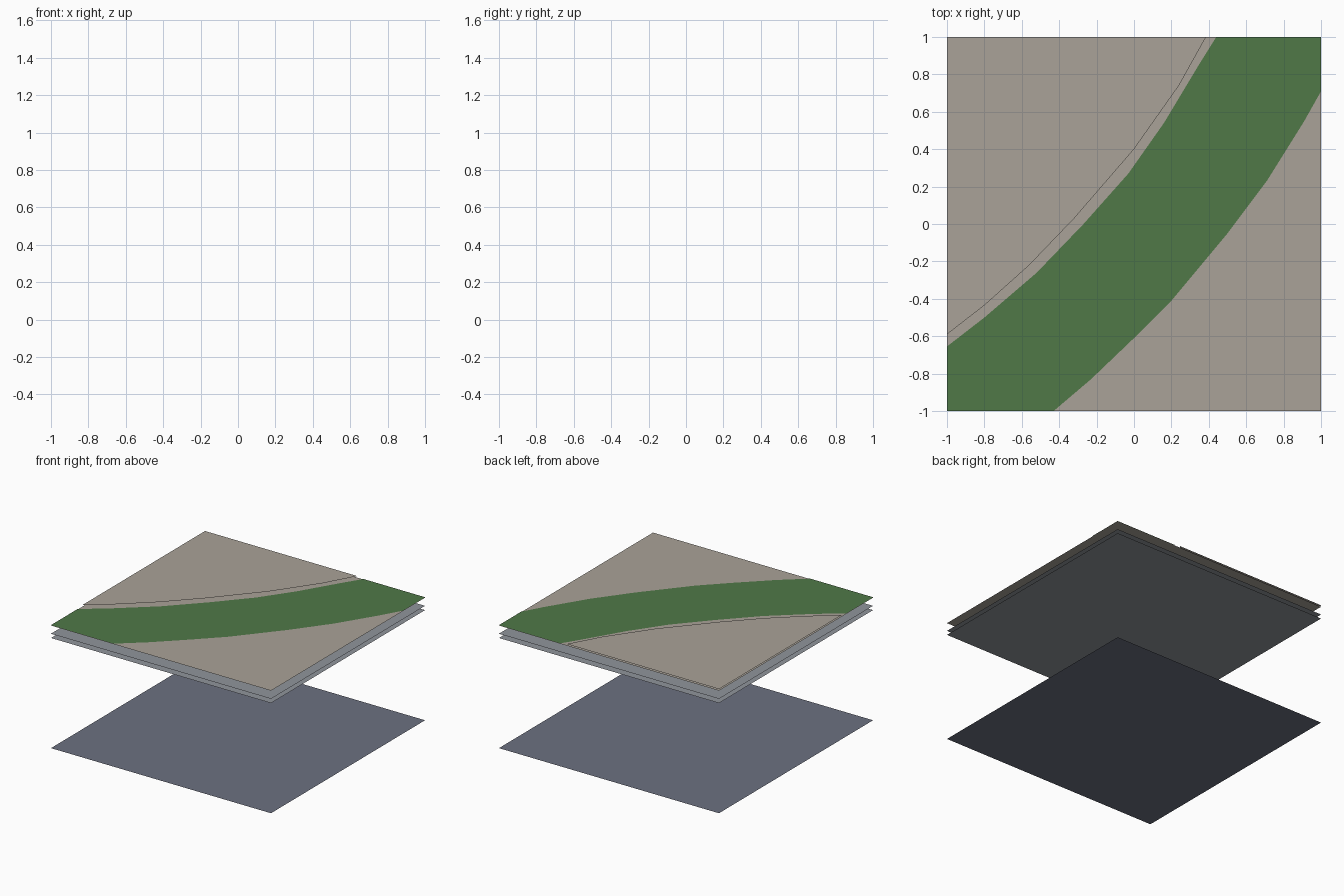
import bpy, bmesh

if "Cube" in bpy.data.objects:
    bpy.data.objects.remove(bpy.data.objects["Cube"])


def material(name, rgb):
    m = bpy.data.materials.new(name)
    m.diffuse_color = (*rgb, 1.0)
    m.use_nodes = True
    m.node_tree.nodes["Principled BSDF"].inputs["Base Color"].default_value = m.diffuse_color
    return m


BROWN = material("warm stone", (0.40, 0.365, 0.315))
GREEN = material("grass green", (0.08, 0.19, 0.064))
GREY = material("pale grey", (0.28, 0.30, 0.33))
SLATE = material("slate blue", (0.15, 0.165, 0.22))


def sheet(name, outline, z, mat):
    """Flat, zero-thickness sheet from a counter-clockwise outline."""
    bm = bmesh.new()
    face = bm.faces.new([bm.verts.new((x, y, z)) for x, y in outline])
    face.normal_update()
    if face.normal.z < 0:
        face.normal_flip()
    bmesh.ops.triangulate(bm, faces=bm.faces[:])
    me = bpy.data.meshes.new(name)
    bm.to_mesh(me)
    bm.free()
    me.materials.append(mat)
    ob = bpy.data.objects.new(name, me)
    bpy.context.collection.objects.link(ob)
    return ob


SQUARE = [(-1, -1), (1, -1), (1, 1), (-1, 1)]

# Stacked full-size layers
sheet("bottom_layer", SQUARE, 0.0, SLATE)
sheet("lower_grey_layer", SQUARE, 0.905, GREY)
sheet("upper_grey_layer", SQUARE, 0.94, GREY)
sheet("ground_layer", SQUARE, 1.007, BROWN)

# Curved grass band running from the front left to the back right corner
band_nw = [(-1, -0.655), (-0.8, -0.50), (-0.52, -0.26), (-0.27, 0),
           (-0.03, 0.27), (0.16, 0.54), (0.34, 0.84), (0.44, 1)]
band_se = [(-0.43, -1), (-0.23, -0.83), (0, -0.61), (0.2, -0.41),
           (0.5, -0.05), (0.71, 0.23), (0.91, 0.55), (1, 0.71)]
sheet("grass_band", [(-1, -1)] + band_se + [(1, 1)] + band_nw[::-1], 1.011, GREEN)

# Slightly raised ground patch at the back left
bank = [(-1, -0.59), (-0.8, -0.435), (-0.56, -0.22), (-0.32, 0.03),
        (0, 0.40), (0.24, 0.74), (0.385, 1)]
sheet("raised_bank", bank + [(-1, 1)], 1.02, BROWN)
